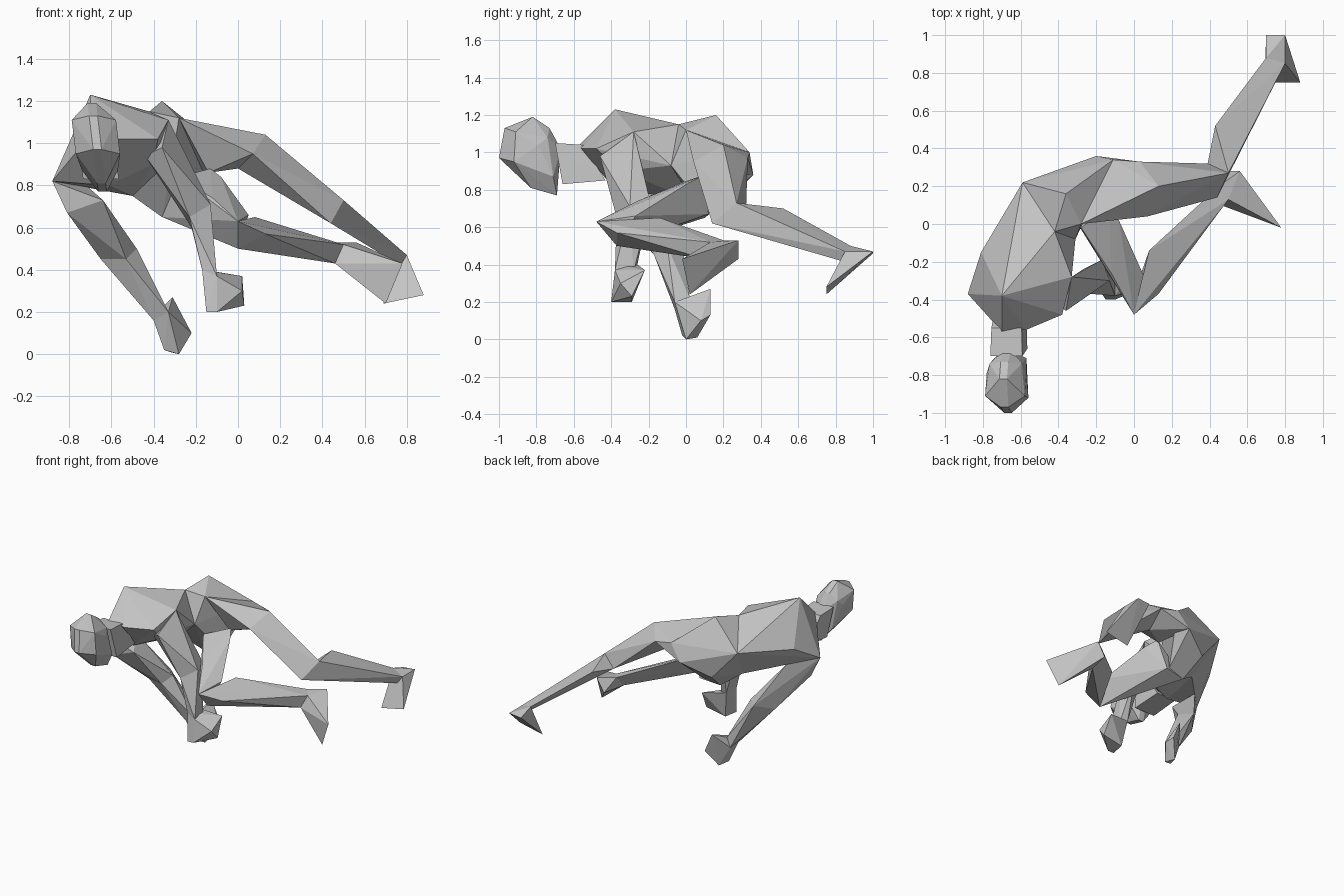
import bpy
import bmesh
from mathutils import Vector

default_cube = bpy.data.objects.get("Cube")
if default_cube:
    bpy.data.objects.remove(default_cube, do_unlink=True)

# Single clay colour for the whole figure
clay_grey = bpy.data.materials.new("clay_grey")
clay_grey.use_nodes = True
colour = (.55, .55, .55, 1)
clay_grey.diffuse_color = colour
clay_grey.node_tree.nodes["Principled BSDF"].inputs["Base Color"].default_value = colour


def faceted_part(name, *corner_groups):
    """Wrap a flat-shaded skin round the corners of one body part."""
    bm = bmesh.new()
    corners = {tuple(corner) for group in corner_groups for corner in group}
    for corner in sorted(corners):
        bm.verts.new(corner)
    bmesh.ops.convex_hull(bm, input=list(bm.verts))
    loose = [vert for vert in bm.verts if not vert.link_faces]
    bmesh.ops.delete(bm, geom=loose, context="VERTS")
    bmesh.ops.recalc_face_normals(bm, faces=list(bm.faces))
    mesh = bpy.data.meshes.new(name)
    bm.to_mesh(mesh)
    bm.free()
    mesh.materials.append(clay_grey)
    part = bpy.data.objects.new(name, mesh)
    bpy.context.collection.objects.link(part)
    return part


def limb(segment_names, joints):
    """Build one faceted part between each pair of neighbouring joints."""
    for name, start, end in zip(segment_names, joints, joints[1:]):
        faceted_part(name, start, end)


def mirrored(half_width, profile, centre_x=-.67, lean=-.12):
    """Return side-profile points on both sides of a slightly leaning plane."""
    return [Vector((centre_x + lean * (z - 1) + side * half_width, y, z))
            for side in (-1, 1) for y, z in profile]


# Torso: shoulders, waist and hips, twisted along the spine
left_shoulder_top = (-.33, -.28, 1.11)
right_shoulder_tip = (-.88, -.37, .82)
shoulders = [(-.7, -.38, 1.23), right_shoulder_tip, (-.81, -.15, .95),
             (-.7, -.57, 1.04), (-.57, -.56, 1.02), (-.38, -.48, 1.02),
             left_shoulder_top, (-.62, -.38, .8), (-.4, -.35, .9)]
waist = [(-.59, .22, 1), (-.42, -.04, 1.15), (-.31, -.08, .93), (-.5, .03, .75)]
hip_crest = (-.36, .16, 1.2)
left_hip_front = (-.28, 0, 1.12)
left_hip_back = (-.11, .34, 1)
buttock = (-.2, .36, .88)
right_seat = (-.36, .1, .65)
pelvis = [hip_crest, left_hip_front, left_hip_back, buttock, right_seat,
          (-.4, .26, .78), (-.22, .12, .68)]
faceted_part("chest", shoulders, waist)
faceted_part("pelvis", waist, pelvis)

# Neck and head, both symmetric about the same centre plane
faceted_part("neck",
             mirrored(.08, [(-.55, 1.04), (-.43, .85)]),
             mirrored(.085, [(-.7, 1.05), (-.66, .83)]))
skull_ridge = [(-1, .97), (-.97, 1.13), (-.82, 1.19), (-.73, 1.13),
               (-.67, 1.02), (-.69, .77), (-.83, .81)]
skull_side = [(-.91, 1.11), (-.79, 1.04), (-.92, .95)]
jaw_side = [(-.71, .87), (-.74, 1.08)]
faceted_part("head",
             mirrored(.02, skull_ridge),
             mirrored(.105, skull_side),
             mirrored(.085, jaw_side))

# Left leg, stretched out behind
left_hip = [left_hip_front, left_hip_back, buttock, (-.14, .1, .86)]
left_mid_thigh = [(.13, .2, 1.04), (0, .18, 1.04), (.07, .04, .95),
                  (.03, .33, .97), (0, .17, .88)]
left_knee = [(.5, .27, .73), (.44, .14, .62), (.39, .32, .66)]
left_calf = (.43, .52, .7)
left_ankle = [(.8, .85, .47), (.7, .88, .5), (.77, .83, .42)]
left_foot = [(.8, 1, .47), (.7, 1, .46), (.88, .75, .28), (.69, .75, .24)]
limb(["left_upper_thigh", "left_lower_thigh"], [left_hip, left_mid_thigh, left_knee])
limb(["left_shin", "left_foot"], [left_knee + [left_calf], left_ankle, left_foot])

# Right leg, folded forward under the body
right_hip = [(-.28, -.02, .84), (-.08, .02, .84), (-.13, .1, .88),
             right_seat, (-.2, .12, .67)]
right_kneecap = [(0, -.48, .63), (0, -.37, .5)]
right_thigh_end = [(-.12, -.26, .74), (.05, -.27, .66)]
right_calf = [(.08, -.14, .65), (.13, -.37, .57)]
right_ankle = [(.5, .13, .52), (.45, .2, .53), (.46, .1, .43)]
right_foot = [(.56, .28, .53), (.5, .28, .43), (.78, -.02, .43), (.7, .02, .24)]
faceted_part("right_thigh", right_hip, right_thigh_end, right_kneecap)
limb(["right_shin", "right_foot"], [right_kneecap + right_calf, right_ankle, right_foot])

# Left arm, reaching down in front of the folded knee
left_shoulder = [left_shoulder_top, (-.27, -.24, .95), (-.44, -.4, .94),
                 (-.36, -.46, .98), (-.36, -.39, .85)]
left_elbow = [(-.13, -.3, .71), (-.17, -.19, .73), (-.23, -.37, .65), (-.22, -.25, .6)]
left_wrist = [(-.17, -.37, .4), (-.1, -.38, .37), (-.1, -.28, .36), (-.16, -.26, .4)]
left_hand = [(-.15, -.4, .2), (-.1, -.4, .2), (-.13, -.29, .2),
             (.03, -.29, .23), (.02, -.22, .37), (.02, -.35, .3)]
limb(["left_upper_arm", "left_forearm", "left_hand"],
     [left_shoulder, left_elbow, left_wrist, left_hand])

# Right arm, bearing the weight on the ground
right_shoulder = [right_shoulder_tip, (-.81, -.36, .67), (-.64, -.35, .73), (-.72, -.2, .8)]
right_elbow = [(-.65, -.15, .45), (-.48, -.1, .5), (-.53, -.17, .45), (-.56, -.02, .5)]
right_wrist = [(-.4, -.06, .16), (-.36, .02, .22), (-.33, -.06, .2), (-.39, .02, .15)]
right_hand = [(-.35, -.02, .02), (-.28, 0, 0), (-.32, .06, .01), (-.22, .08, .1),
              (-.31, .13, .27), (-.25, .13, .13)]
limb(["right_upper_arm", "right_forearm", "right_hand"],
     [right_shoulder, right_elbow, right_wrist, right_hand])
